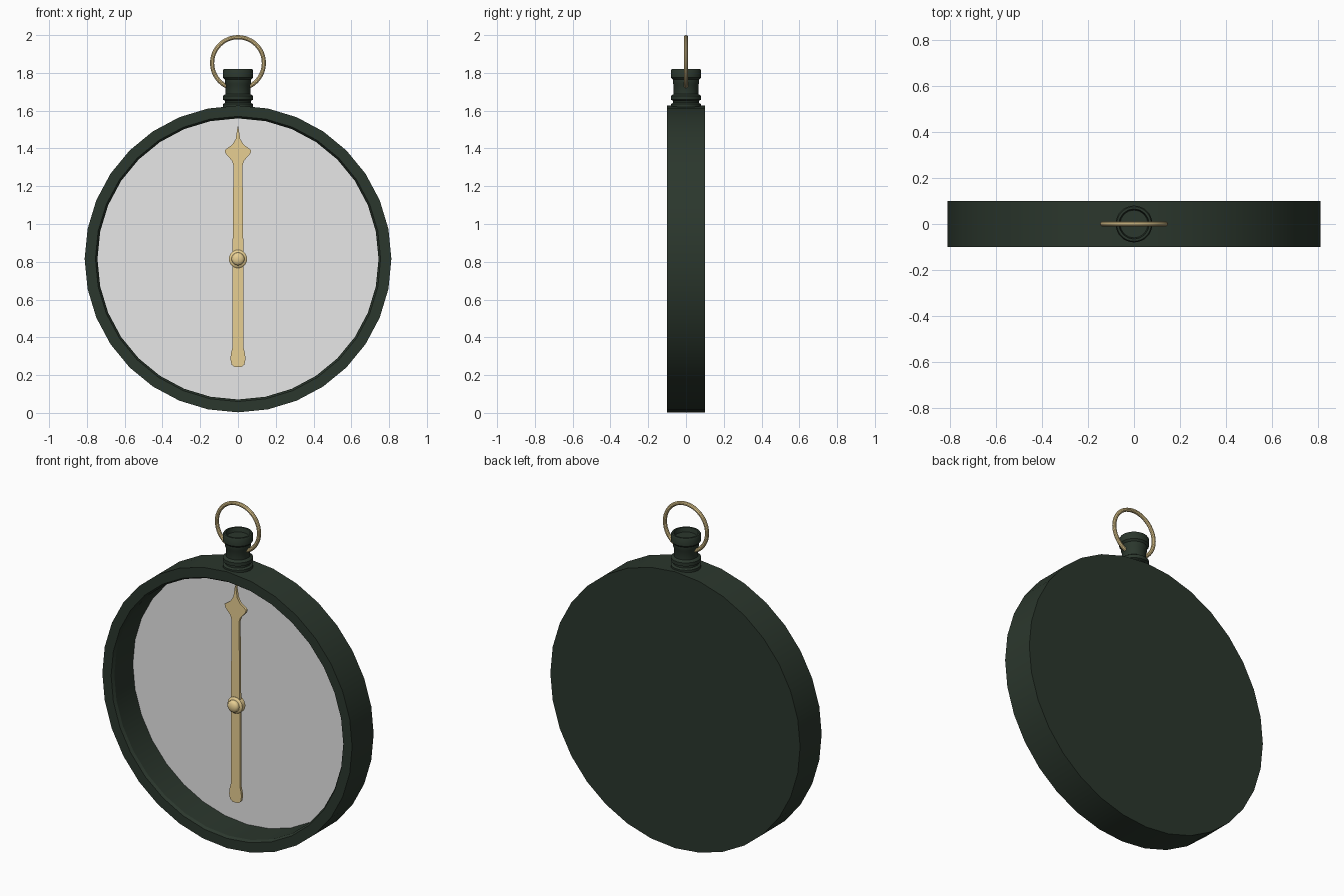
import bpy, bmesh, math
from mathutils import Vector

if "Cube" in bpy.data.objects:
    bpy.data.objects.remove(bpy.data.objects["Cube"])

CZ = 0.815  # height of the case centre


def material(name, rgb):
    m = bpy.data.materials.new(name)
    m.diffuse_color = (*rgb, 1.0)
    m.use_nodes = True
    m.node_tree.nodes["Principled BSDF"].inputs["Base Color"].default_value = m.diffuse_color
    return m


GREEN = material("dark green metal", (0.024, 0.038, 0.026))
BRASS = material("pale brass", (0.80, 0.62, 0.29))
GREY = material("light grey dial", (0.80, 0.80, 0.80))


def finish(name, bm, mat):
    bmesh.ops.remove_doubles(bm, verts=bm.verts, dist=1e-5)
    bmesh.ops.recalc_face_normals(bm, faces=bm.faces)
    mesh = bpy.data.meshes.new(name)
    bm.to_mesh(mesh)
    bm.free()
    mesh.materials.append(mat)
    ob = bpy.data.objects.new(name, mesh)
    bpy.context.collection.objects.link(ob)
    bpy.ops.object.select_all(action='DESELECT')
    ob.select_set(True)
    bpy.context.view_layer.objects.active = ob
    bpy.ops.object.shade_smooth_by_angle(angle=math.radians(32))
    return ob


def lathe(name, profile, axis, sides, mat):
    """Turn (radius, position) points about the Z axis or the case's Y axis."""
    bm = bmesh.new()
    rings = []
    for r, h in profile:
        ring = []
        for i in range(sides):
            a = math.tau * i / sides
            c, s = r * math.cos(a), r * math.sin(a)
            ring.append(bm.verts.new((c, s, h) if axis == 'Z' else (c, h, CZ + s)))
        rings.append(ring)
    for lo, hi in zip(rings, rings[1:]):
        for i in range(sides):
            j = (i + 1) % sides
            bm.faces.new((lo[i], lo[j], hi[j], hi[i]))
    return finish(name, bm, mat)


# Round case: flat back, straight side, front rim and deep recess
lathe("case", [(0, 0.10), (0.812, 0.10), (0.812, -0.10), (0.755, -0.10),
               (0.745, -0.085), (0.745, 0.092), (0, 0.092)], 'Y', 32, GREEN)

# Dial plate at the bottom of the recess
lathe("dial", [(0, 0.091), (0.744, 0.091), (0.744, 0.086), (0, 0.086)], 'Y', 32, GREY)

# Neck with turned rings and a hollow top
lathe("neck", [(0, 1.58), (0.08, 1.58), (0.08, 1.635), (0.068, 1.642), (0.068, 1.652),
               (0.08, 1.658), (0.08, 1.678), (0.065, 1.688), (0.065, 1.735),
               (0.070, 1.745), (0.070, 1.765), (0.080, 1.775), (0.080, 1.812),
               (0.075, 1.820), (0.065, 1.820), (0.060, 1.795), (0, 1.795)], 'Z', 32, GREEN)

# Hanging ring through the neck
R, t = 0.137, 0.011
bm = bmesh.new()
N, M = 48, 10
grid = []
for i in range(N):
    a = math.tau * i / N
    grid.append([bm.verts.new((
        (R + t * math.cos(math.tau * k / M)) * math.cos(a),
        t * math.sin(math.tau * k / M),
        1.852 + (R + t * math.cos(math.tau * k / M)) * math.sin(a))) for k in range(M)])
for i in range(N):
    for k in range(M):
        p, q = grid[i], grid[(i + 1) % N]
        bm.faces.new((p[k], q[k], q[(k + 1) % M], p[(k + 1) % M]))
finish("hanging_ring", bm, BRASS)

# Needle: mirrored half outline (half width, z), extruded front to back
half = [(0.018, 0.243), (0.034, 0.255), (0.040, 0.285), (0.037, 0.315), (0.029, 0.345),
        (0.029, 0.80), (0.024, 1.31), (0.032, 1.335), (0.067, 1.375), (0.069, 1.392),
        (0.030, 1.420), (0.012, 1.450), (0.002, 1.515)]
outline = half + [(-x, z) for x, z in reversed(half)]
bm = bmesh.new()
face = bm.faces.new([bm.verts.new((x, -0.025, z)) for x, z in outline])
ext = bmesh.ops.extrude_face_region(bm, geom=[face])
bmesh.ops.translate(bm, vec=Vector((0, 0.015, 0)),
                    verts=[g for g in ext["geom"] if isinstance(g, bmesh.types.BMVert)])
finish("needle", bm, BRASS)

# Hub: stepped collar with a domed cap
dome = [(0.034 * math.cos(a), -0.045 - 0.018 * math.sin(a))
        for a in (math.pi / 2 * i / 5 for i in range(6))]
lathe("needle_hub", [(0, 0.0), (0.048, 0.0), (0.048, -0.028), (0.042, -0.034),
                     (0.034, -0.036)] + dome, 'Y', 24, BRASS)
